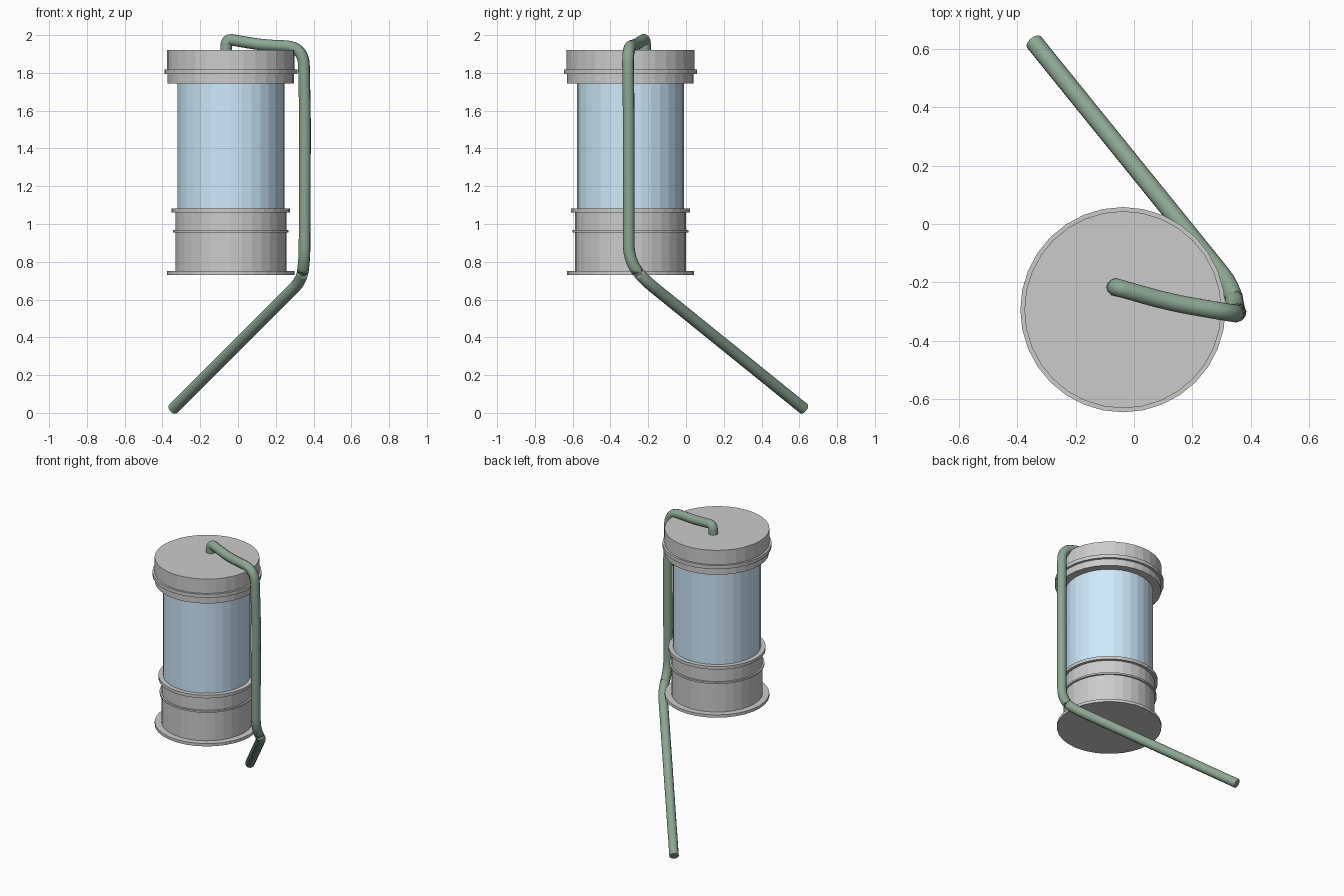
import bpy
import bmesh
import math
from mathutils import Vector

if "Cube" in bpy.data.objects:
    bpy.data.objects.remove(bpy.data.objects["Cube"])

CX, CY, SIDES = -0.038, -0.294, 32


def material(name, color):
    m = bpy.data.materials.new(name)
    m.diffuse_color = color
    m.use_nodes = True
    m.node_tree.nodes["Principled BSDF"].inputs["Base Color"].default_value = m.diffuse_color
    return m


def lathe(name, profile, mat=None):
    """Revolve (radius, z) pairs into a flat-faceted closed solid."""
    bm = bmesh.new()
    rings = [[bm.verts.new((CX + r * math.cos(2 * math.pi * i / SIDES),
                            CY + r * math.sin(2 * math.pi * i / SIDES), z))
              for i in range(SIDES)] for r, z in profile]
    for a, b in zip(rings, rings[1:]):
        for i in range(SIDES):
            j = (i + 1) % SIDES
            bm.faces.new((a[i], a[j], b[j], b[i]))
    bm.faces.new(rings[0][::-1])
    bm.faces.new(rings[-1])
    me = bpy.data.meshes.new(name)
    bm.to_mesh(me)
    bm.free()
    ob = bpy.data.objects.new(name, me)
    bpy.context.collection.objects.link(ob)
    if mat:
        me.materials.append(mat)
    return ob


def hose(name, corners, radius, mat):
    """Tube along (point, bend length) corners, each corner rounded."""
    pts = [Vector(corners[0][0])]
    for k in range(1, len(corners) - 1):
        p, d = Vector(corners[k][0]), corners[k][1]
        a = p + (Vector(corners[k - 1][0]) - p).normalized() * d
        b = p + (Vector(corners[k + 1][0]) - p).normalized() * d
        for i in range(9):
            t = i / 8
            pts.append(a * (1 - t) ** 2 + p * 2 * t * (1 - t) + b * t * t)
    pts.append(Vector(corners[-1][0]))
    cu = bpy.data.curves.new(name, 'CURVE')
    cu.dimensions = '3D'
    cu.bevel_depth = radius
    cu.bevel_resolution = 4
    cu.use_fill_caps = True
    s = cu.splines.new('POLY')
    s.points.add(len(pts) - 1)
    for q, p in zip(s.points, pts):
        q.co = (*p, 1)
    cu.materials.append(mat)
    ob = bpy.data.objects.new(name, cu)
    bpy.context.collection.objects.link(ob)
    return ob


glass = material("pale_blue", (0.62, 0.82, 0.98, 1))
green = material("dark_green", (0.26, 0.38, 0.29, 1))

# Lid with its rim band
lathe("lid", [(0.335, 1.745), (0.335, 1.793), (0.352, 1.793), (0.352, 1.818),
              (0.338, 1.818), (0.338, 1.92)])

# Clear reservoir between lid and base
lathe("reservoir", [(0.283, 1.07), (0.283, 1.75)], glass)

# Base with foot flange, thin band and upper flange
lathe("base", [(0.337, 0.73), (0.337, 0.75), (0.294, 0.75), (0.294, 0.955),
               (0.306, 0.955), (0.306, 0.967), (0.294, 0.967), (0.294, 1.061),
               (0.314, 1.061), (0.314, 1.083)])

# Hose from the lid, over the edge, down the side and away to the ground
hose("hose", [((-0.064, -0.217, 1.90), 0),
              ((-0.06, -0.217, 1.98), 0.035),
              ((0.12, -0.268, 1.948), 0.08),
              ((0.347, -0.308, 1.938), 0.10),
              ((0.355, -0.303, 1.55), 0.10),
              ((0.352, -0.303, 0.80), 0.09),
              ((0.335, -0.215, 0.70), 0.07),
              ((-0.343, 0.624, 0.022), 0)], 0.031, green)
